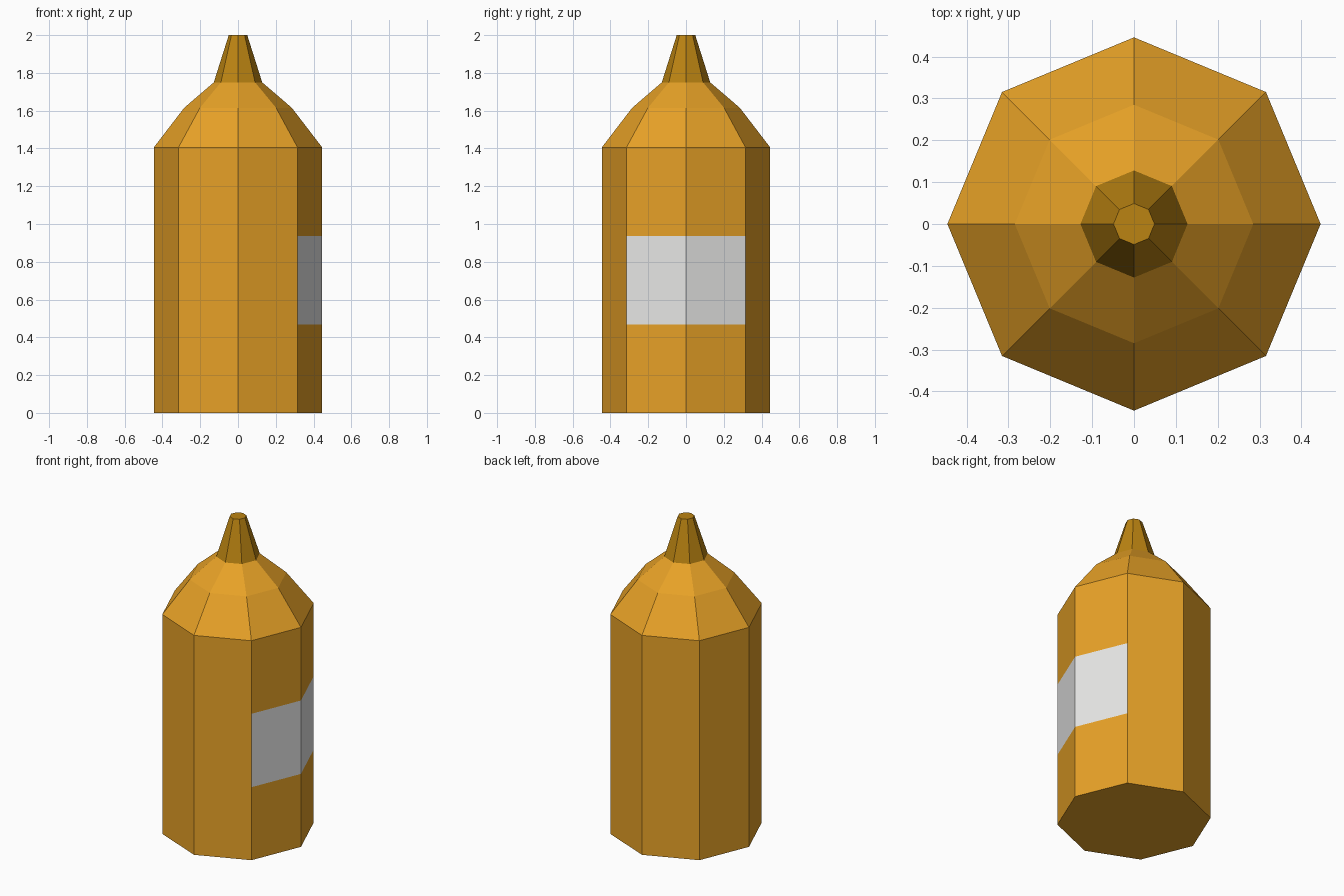
import bpy, bmesh, math

if "Cube" in bpy.data.objects:
    bpy.data.objects.remove(bpy.data.objects["Cube"])


def material(name, rgb):
    m = bpy.data.materials.new(name)
    m.diffuse_color = (*rgb, 1)
    m.use_nodes = True
    m.node_tree.nodes["Principled BSDF"].inputs["Base Color"].default_value = m.diffuse_color
    return m


AMBER = material("amber", (0.80, 0.36, 0.02))
DARK_AMBER = material("dark amber", (0.50, 0.23, 0.006))
LABEL = material("label white", (0.80, 0.80, 0.79))


def lathe(name, profile, mats, cap_bottom, cap_top, sides=8):
    """Revolve (radius, z) rings into a flat-faced solid."""
    bm = bmesh.new()
    rings = [[bm.verts.new((r * math.cos(math.tau * i / sides),
                            r * math.sin(math.tau * i / sides), z))
              for i in range(sides)] for r, z in profile]
    for a, b in zip(rings, rings[1:]):
        for i in range(sides):
            j = (i + 1) % sides
            bm.faces.new((a[i], a[j], b[j], b[i]))
    if cap_bottom:
        bm.faces.new(rings[0][::-1])
    if cap_top:
        bm.faces.new(rings[-1])
    bm.normal_update()
    mesh = bpy.data.meshes.new(name)
    bm.to_mesh(mesh)
    bm.free()
    for m in mats:
        mesh.materials.append(m)
    obj = bpy.data.objects.new(name, mesh)
    bpy.context.collection.objects.link(obj)
    return obj


# Bottle body with shoulder
body = lathe("bottle_body",
             [(0.446, 0), (0.446, 0.467), (0.446, 0.937), (0.446, 1.405),
              (0.285, 1.615), (0.128, 1.75)],
             [AMBER, LABEL], True, False)

# Label: the two middle-band faces on the right side
for p in body.data.polygons:
    if 0.5 < p.center.z < 0.9 and p.normal.x > 0.8:
        p.material_index = 1

# Tapered nozzle
lathe("nozzle", [(0.128, 1.75), (0.049, 2.0)], [DARK_AMBER], False, True)
